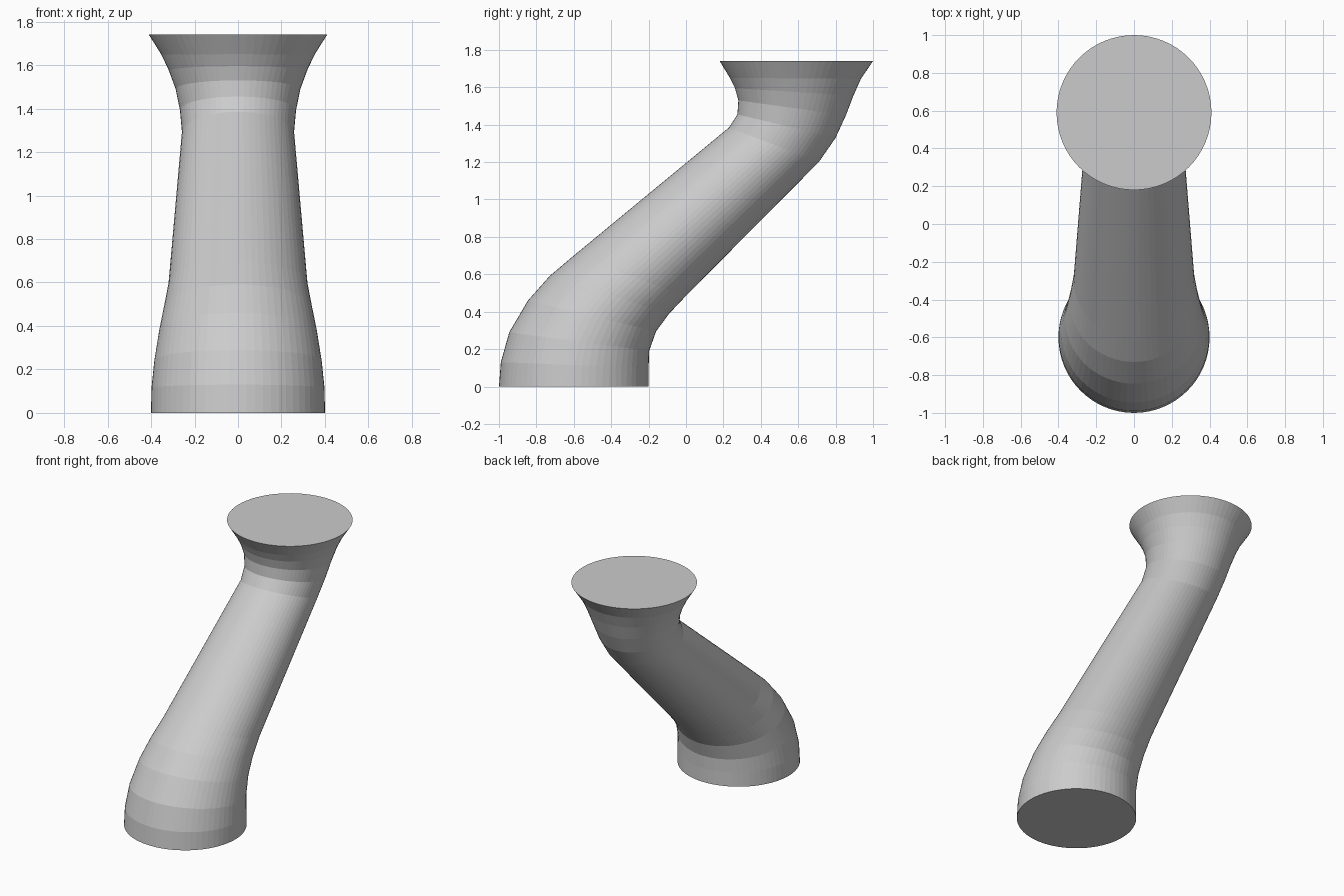
import bpy, bmesh
from math import sin, cos, pi
from mathutils import Vector

if "Cube" in bpy.data.objects:
    bpy.data.objects.remove(bpy.data.objects["Cube"])

SIDES = 64

# Rings from bottom to top: front edge (y, z), back edge (y, z), half width in x
RINGS = [
    ((-1.00, 0.00), (-0.20, 0.00), 0.40),
    ((-0.99, 0.13), (-0.20, 0.10), 0.398),
    ((-0.945, 0.29), (-0.197, 0.19), 0.385),
    ((-0.845, 0.46), (-0.16, 0.295), 0.363),
    ((-0.73, 0.59), (-0.09, 0.39), 0.34),
    ((-0.60, 0.70), (0.00, 0.485), 0.32),
    ((0.23, 1.385), (0.71, 1.20), 0.258),
    ((0.275, 1.455), (0.80, 1.33), 0.267),
    ((0.28, 1.53), (0.855, 1.45), 0.287),
    ((0.262, 1.595), (0.895, 1.555), 0.318),
    ((0.235, 1.65), (0.935, 1.645), 0.352),
    ((0.18, 1.74), (1.00, 1.74), 0.41),
]


def add_ring(bm, front, back, half_width):
    f, b = Vector((0, *front)), Vector((0, *back))
    mid, arm = (f + b) / 2, (b - f) / 2
    side = Vector((half_width, 0, 0))
    return [bm.verts.new(mid + side * cos(a) + arm * sin(a))
            for a in (2 * pi * i / SIDES for i in range(SIDES))]


# Curved flared tube, lofted through the rings and capped
bm = bmesh.new()
loops = [add_ring(bm, *ring) for ring in RINGS]
for lower, upper in zip(loops, loops[1:]):
    for i in range(SIDES):
        j = (i + 1) % SIDES
        bm.faces.new((lower[i], lower[j], upper[j], upper[i]))
bm.faces.new(loops[0][::-1])
bm.faces.new(loops[-1])
bmesh.ops.recalc_face_normals(bm, faces=bm.faces)

mesh = bpy.data.meshes.new("bent_flared_pipe")
bm.to_mesh(mesh)
bm.free()
bpy.context.collection.objects.link(bpy.data.objects.new("bent_flared_pipe", mesh))
